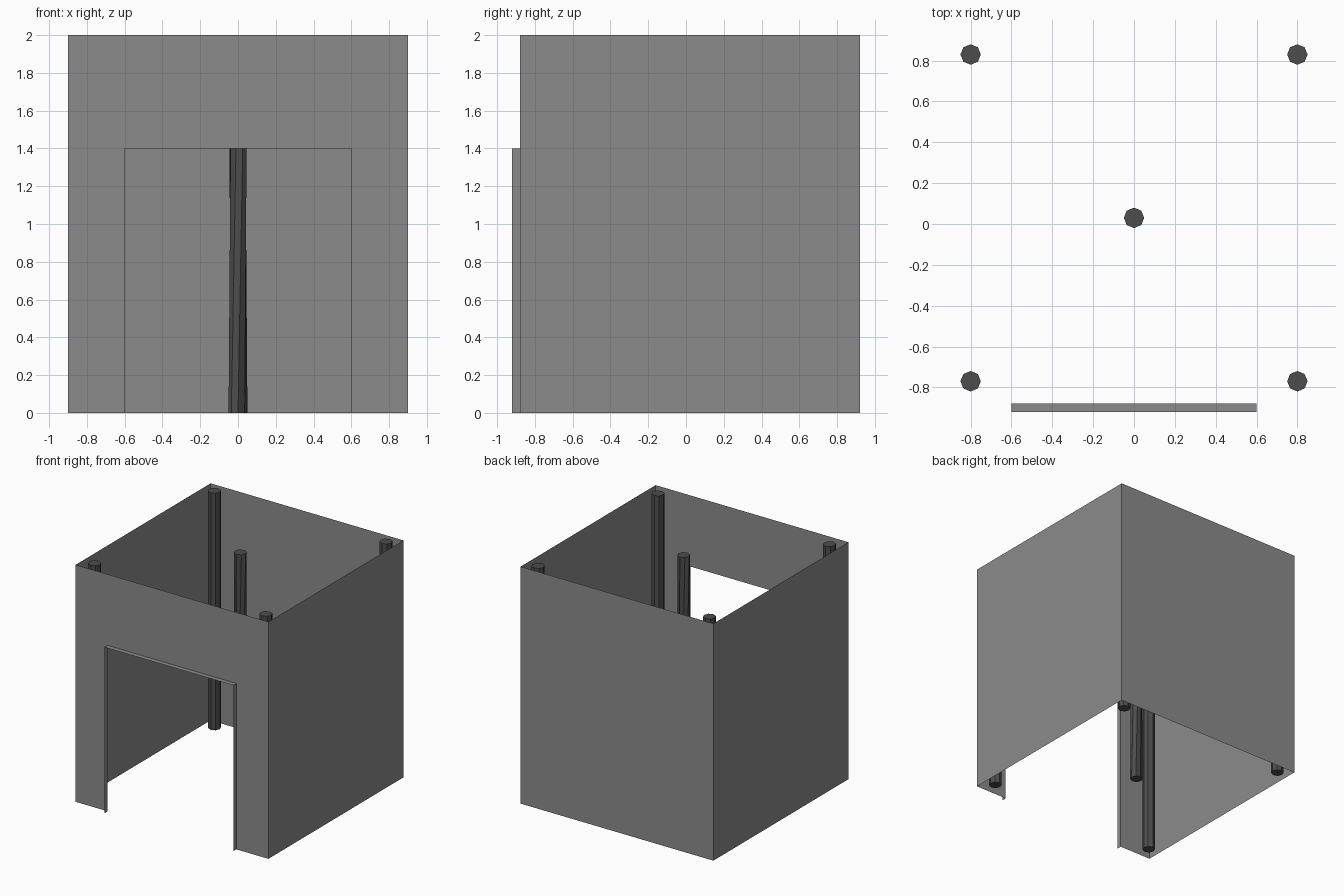
import bpy
import bmesh
from math import cos, sin, radians

default = bpy.data.objects.get("Cube")
if default:
    bpy.data.objects.remove(default, do_unlink=True)


def material(name, value):
    mat = bpy.data.materials.new(name)
    mat.use_nodes = True
    color = (value, value, value, 1)
    mat.diffuse_color = color
    mat.node_tree.nodes["Principled BSDF"].inputs["Base Color"].default_value = color
    return mat


GREY = material("wall grey", 0.26)
DARK = material("pole dark grey", 0.075)

W, FRONT, BACK, H = 0.9, -0.88, 0.92, 2.0   # shell extents
DOOR_W, DOOR_H, LIP = 0.6, 1.4, -0.92       # doorway and its lip


def finish(name, bm, mat):
    mesh = bpy.data.meshes.new(name)
    bm.to_mesh(mesh)
    bm.free()
    mesh.materials.append(mat)
    obj = bpy.data.objects.new(name, mesh)
    bpy.context.collection.objects.link(obj)
    return obj


def sheet(name, path, mat=GREY):
    """Single-sided sheets: each item is a polygon outline."""
    bm = bmesh.new()
    for outline in path:
        bm.faces.new([bm.verts.new(p) for p in outline])
    bmesh.ops.remove_doubles(bm, verts=bm.verts, dist=0.0001)
    return finish(name, bm, mat)


def upright(a, b, z0=0, z1=H):
    """Vertical rectangle between two plan points."""
    return [(*a, z0), (*b, z0), (*b, z1), (*a, z1)]


# Side and back walls
sheet("side_and_back_walls", [
    upright((W, FRONT), (W, BACK)),
    upright((W, BACK), (-W, BACK)),
    upright((-W, BACK), (-W, FRONT)),
])

# Front wall, one outline around the doorway
arch = [(-W, 0), (-DOOR_W, 0), (-DOOR_W, DOOR_H), (DOOR_W, DOOR_H),
        (DOOR_W, 0), (W, 0), (W, H), (-W, H)]
sheet("front_wall", [[(x, FRONT, z) for x, z in arch]])

# Thin lip standing out around the doorway
sheet("doorway_lip", [
    upright((-DOOR_W, FRONT), (-DOOR_W, LIP), 0, DOOR_H),
    upright((DOOR_W, LIP), (DOOR_W, FRONT), 0, DOOR_H),
    [(-DOOR_W, LIP, DOOR_H), (DOOR_W, LIP, DOOR_H),
     (DOOR_W, FRONT, DOOR_H), (-DOOR_W, FRONT, DOOR_H)],
])


def pole(name, x, y, twist=0, radius=0.05, sides=8):
    """Eight-sided capped pole whose top may be turned against its foot."""
    bm = bmesh.new()
    rings = []
    for z, turn in ((0, 0), (H, twist)):
        angles = [radians(360 * i / sides + turn) for i in range(sides)]
        rings.append([bm.verts.new((x + radius * cos(a), y + radius * sin(a), z))
                      for a in angles])
    low, high = rings
    for i in range(sides):
        j = (i + 1) % sides
        bm.faces.new((low[i], low[j], high[j], high[i]))
    bm.faces.new(low[::-1])
    bm.faces.new(high)
    return finish(name, bm, DARK)


# Four corner poles and the twisted centre pole
MID = (FRONT + BACK) / 2 + 0.01
for side, x in (("left", 0.8), ("right", -0.8)):
    for end, y in (("front", -0.8), ("back", 0.8)):
        pole(f"{end}_{side}_pole", x, MID + y)
pole("centre_pole", 0, MID, twist=45)
